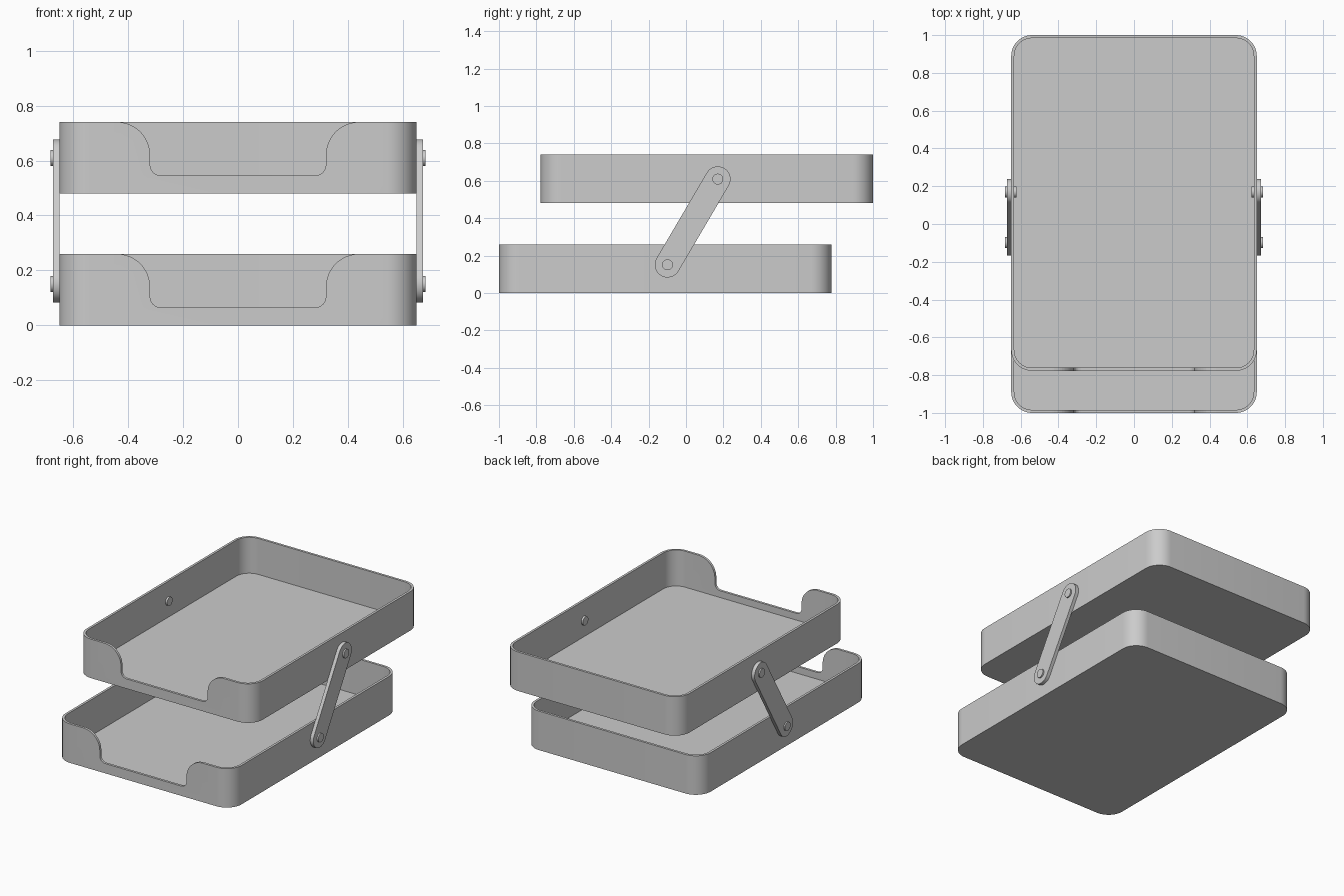
import bpy, bmesh
from math import pi, cos, sin, atan2

if "Cube" in bpy.data.objects:
    bpy.data.objects.remove(bpy.data.objects["Cube"])

W, L, H, R, T = 0.65, 1.777, 0.26, 0.11, 0.016   # half width, length, height, corner, wall
PIN_LOW, PIN_HIGH = (-0.099, 0.151), (0.17, 0.609)  # (y, z) pivots


def arc(cx, cy, r, a0, a1, n=10):
    return [(cx + r * cos(a0 + (a1 - a0) * i / n),
             cy + r * sin(a0 + (a1 - a0) * i / n)) for i in range(n + 1)]


def rounded_rect(hx, hy, r):
    pts = []
    for k, (sx, sy) in enumerate([(1, 1), (-1, 1), (-1, -1), (1, -1)]):
        pts += arc(sx * (hx - r), sy * (hy - r), r, k * pi / 2, (k + 1) * pi / 2)
    return pts


def loft(name, loops):
    """Skin equal-length loops of 3D points and cap both ends."""
    bm = bmesh.new()
    rings = [[bm.verts.new(p) for p in loop] for loop in loops]
    n = len(rings[0])
    for a, b in zip(rings, rings[1:]):
        for i in range(n):
            bm.faces.new((a[i], a[(i + 1) % n], b[(i + 1) % n], b[i]))
    bm.faces.new(rings[0][::-1])
    bm.faces.new(rings[-1])
    bmesh.ops.recalc_face_normals(bm, faces=bm.faces)
    me = bpy.data.meshes.new(name)
    bm.to_mesh(me)
    bm.free()
    ob = bpy.data.objects.new(name, me)
    bpy.context.collection.objects.link(ob)
    return ob


def smooth(ob):
    bpy.ops.object.select_all(action='DESELECT')
    ob.select_set(True)
    bpy.context.view_layer.objects.active = ob
    bpy.ops.object.shade_smooth_by_angle(angle=0.6)


def tray(name, yc, z0):
    outer = rounded_rect(W, L / 2, R)
    inner = rounded_rect(W - T, L / 2 - T, R - T)
    ob = loft(name, [[(x, y + yc, z0 + z) for x, y in pts] for pts, z in
                     [(outer, 0), (outer, H), (inner, H), (inner, 0.02)]])
    # front notch with rounded shoulders and filleted bottom corners
    half = arc(0.28, 0.105, 0.04, -pi / 2, 0, 6) + arc(0.44, H - 0.12, 0.12, pi, pi / 2, 12)
    half[-1] = (0.44, H + 0.0005)
    half.append((0.44, H + 0.1))
    prof = half + [(-x, z) for x, z in reversed(half)]
    yf = yc - L / 2
    cutter = loft("notch_cutter", [[(x, yf + d, z0 + z) for x, z in prof]
                                   for d in (-0.05, 0.06)])
    cutter.hide_render = True
    smooth(ob)
    mod = ob.modifiers.new("notch", 'BOOLEAN')
    mod.operation, mod.solver, mod.object = 'DIFFERENCE', 'EXACT', cutter
    bpy.context.view_layer.objects.active = ob
    bpy.ops.object.modifier_apply(modifier=mod.name)
    bpy.data.objects.remove(cutter)
    smooth(ob)


# Trays: lower slid forward, upper slid back
tray("lower_tray", -1 + L / 2, 0)
tray("upper_tray", 1 - L / 2, 0.48)

# Side links and pivot pins
ang = atan2(PIN_HIGH[1] - PIN_LOW[1], PIN_HIGH[0] - PIN_LOW[0])
link = (arc(*PIN_HIGH, 0.068, ang - pi / 2, ang + pi / 2, 20)
        + arc(*PIN_LOW, 0.068, ang + pi / 2, ang + 3 * pi / 2, 20))
for side, s in (("left", -1), ("right", 1)):
    smooth(loft(side + "_link", [[(s * x, y, z) for y, z in link] for x in (W, 0.673)]))
    for tag, pivot in (("lower", PIN_LOW), ("upper", PIN_HIGH)):
        circle = arc(*pivot, 0.029, 0, 2 * pi, 28)[:-1]
        smooth(loft(f"{side}_{tag}_pin",
                    [[(s * x, y, z) for y, z in circle] for x in (0.622, 0.682)]))
